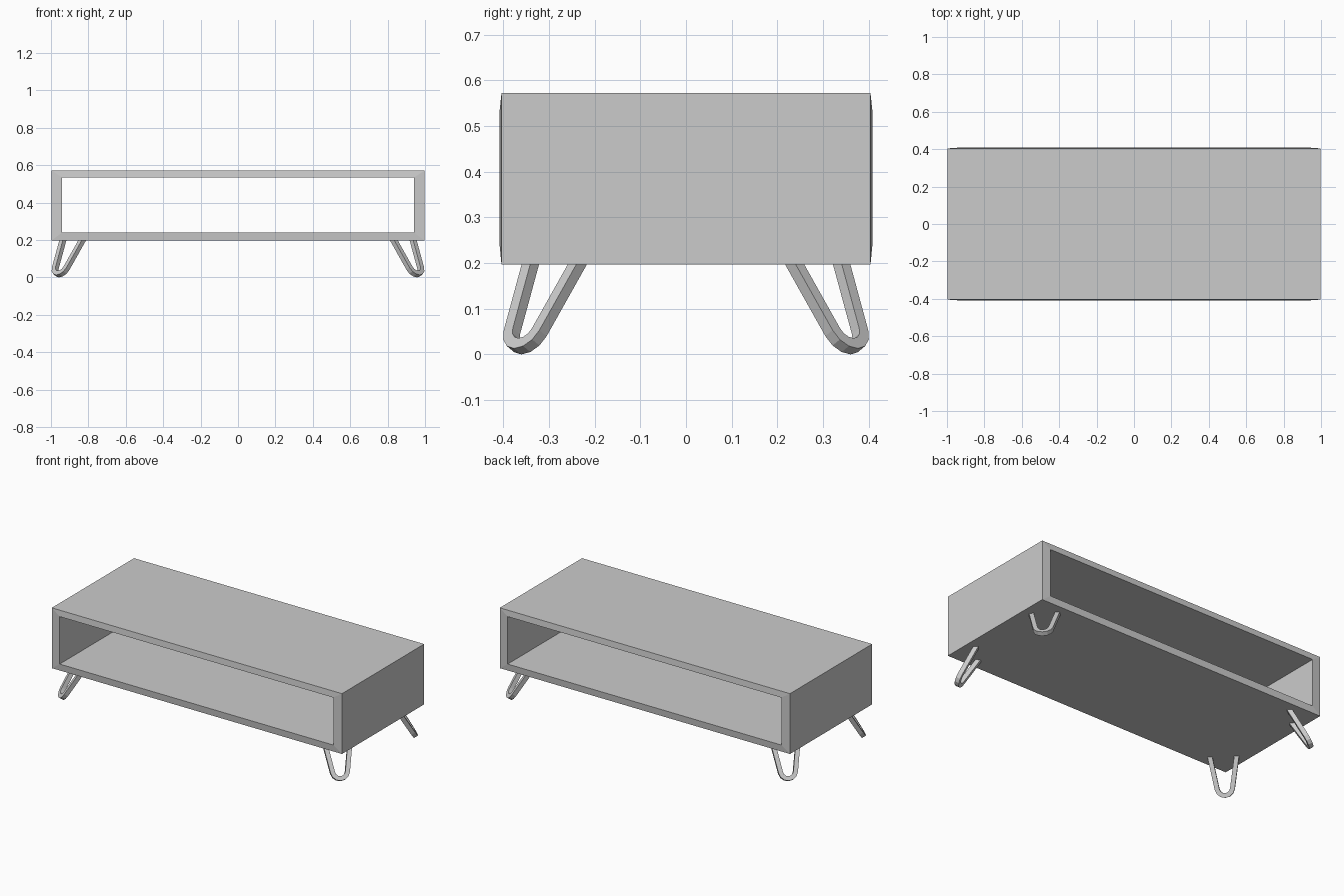
import bpy, bmesh
from math import radians, sin, cos, tan
from mathutils import Vector

if "Cube" in bpy.data.objects:
    bpy.data.objects.remove(bpy.data.objects["Cube"])


def make_object(name, bm):
    bmesh.ops.recalc_face_normals(bm, faces=bm.faces)
    mesh = bpy.data.meshes.new(name)
    bm.to_mesh(mesh)
    bm.free()
    obj = bpy.data.objects.new(name, mesh)
    bpy.context.collection.objects.link(obj)
    return obj


def skin_rings(bm, rings, closed):
    n = len(rings[0])
    pairs = list(zip(rings, rings[1:]))
    if closed:
        pairs.append((rings[-1], rings[0]))
    for a, b in pairs:
        for i in range(n):
            j = (i + 1) % n
            bm.faces.new((a[i], a[j], b[j], b[i]))
    if not closed:
        bm.faces.new(rings[0])
        bm.faces.new(rings[-1])


# Cabinet: rectangular tube open front to back, rims slightly proud at the opening
def rectangle(bm, half_x, y, z0, z1):
    return [bm.verts.new((x, y, z)) for x, z in
            ((-half_x, z0), (half_x, z0), (half_x, z1), (-half_x, z1))]


bm = bmesh.new()
outer = (0.998, 0.197, 0.572)
inner = (0.941, 0.239, 0.534)
rings = [rectangle(bm, hx, y, z0, z1) for (hx, z0, z1), y in
         ((outer, -0.404), (inner, -0.408), (inner, 0.408), (outer, 0.404))]
skin_rings(bm, rings, closed=True)
cabinet = make_object("cabinet", bm)

# Hairpin leg: square bar bent into a U, lying in a plane tilted outwards at the corner
TILT, SPLAY = radians(30.5), radians(10)
RADIUS, HALF, SEGMENTS, TOP = 0.043, 0.013, 6, 0.199
across = Vector((1, -1, 0)).normalized()
out = Vector((1, 1, 0)).normalized()
up = -out * sin(TILT) + Vector((0, 0, cos(TILT)))
normal = out * cos(TILT) + Vector((0, 0, sin(TILT)))
bottom = Vector((0.96, 0.364, HALF * (cos(TILT) + sin(TILT))))
centre = bottom + up * RADIUS

bm = bmesh.new()
rings = []


def bar_ring(radius_dir, along=None):
    # Four corners of the bar; the straight ends run on to the cabinet underside
    ring = []
    for r, n in ((-HALF, -HALF), (HALF, -HALF), (HALF, HALF), (-HALF, HALF)):
        p = centre + radius_dir * (RADIUS + r) + normal * n
        if along:
            p += along * ((TOP - p.z) / along.z)
        ring.append(bm.verts.new(p))
    return ring


start, end = -SPLAY - radians(180) + 2 * SPLAY, -SPLAY
arc = [start + (end - start) * i / SEGMENTS for i in range(SEGMENTS + 1)]
dirs = [across * cos(a) + up * sin(a) for a in arc]
rings.append(bar_ring(dirs[0], -across * sin(SPLAY) + up * cos(SPLAY)))
rings += [bar_ring(d) for d in dirs]
rings.append(bar_ring(dirs[-1], across * sin(SPLAY) + up * cos(SPLAY)))
skin_rings(bm, rings, closed=False)
legs = make_object("hairpin_legs", bm)

# Repeat the leg at all four corners
mirror = legs.modifiers.new("four_corners", 'MIRROR')
mirror.use_axis = (True, True, False)
mirror.use_mirror_merge = False
